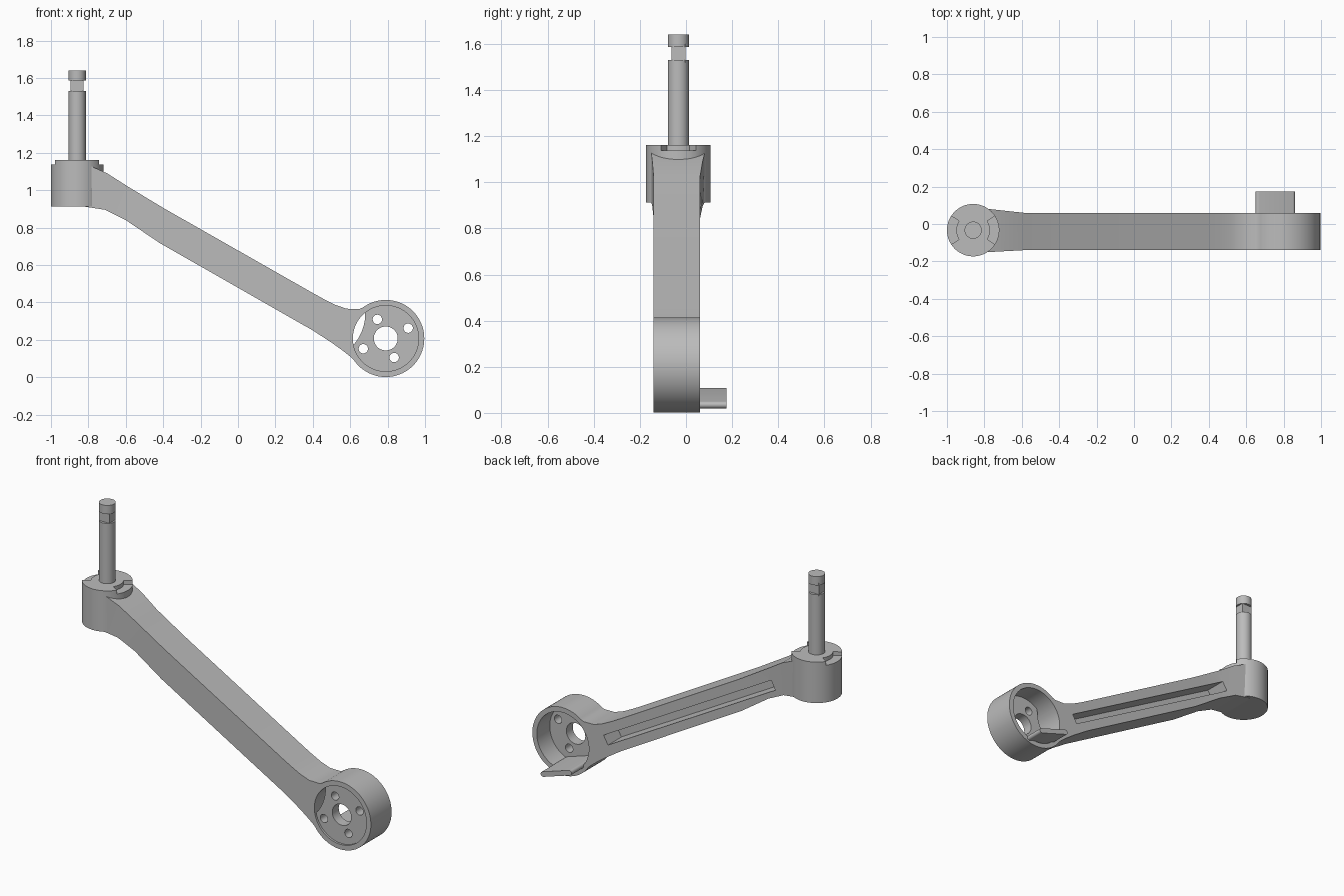
import bpy, bmesh
from math import radians, cos, sin, pi, atan
from mathutils import Matrix, Vector

cube = bpy.data.objects.get("Cube")
if cube:
    bpy.data.objects.remove(cube, do_unlink=True)

grey = bpy.data.materials.new("plain grey")
grey.use_nodes = True
grey.diffuse_color = (0.5, 0.5, 0.5, 1)
grey.node_tree.nodes["Principled BSDF"].inputs["Base Color"].default_value = (0.5, 0.5, 0.5, 1)


def make(name, bm):
    bmesh.ops.recalc_face_normals(bm, faces=bm.faces[:])
    mesh = bpy.data.meshes.new(name)
    bm.to_mesh(mesh)
    bm.free()
    mesh.materials.append(grey)
    obj = bpy.data.objects.new(name, mesh)
    bpy.context.scene.collection.objects.link(obj)
    return obj


def loft(name, sections):
    """Skin closed loops of equal length and cap both ends."""
    bm = bmesh.new()
    loops = [[bm.verts.new(p) for p in s] for s in sections]
    n = len(loops[0])
    for a, b in zip(loops, loops[1:]):
        for i in range(n):
            j = (i + 1) % n
            bm.faces.new((a[i], a[j], b[j], b[i]))
    bm.faces.new(loops[0])
    bm.faces.new(loops[-1])
    return make(name, bm)


def prism_y(name, outline, y0, y1):
    return loft(name, [[(x, y, z) for x, z in outline] for y in (y0, y1)])


def prism_z(name, outline, z0, z1):
    return loft(name, [[(x, y, z) for x, y in outline] for z in (z0, z1)])


def arc(cx, cy, r, a0=0, a1=360, n=64, closed=True):
    steps = n if closed else n - 1
    return [(cx + r * cos(radians(a0 + (a1 - a0) * i / steps)),
             cy + r * sin(radians(a0 + (a1 - a0) * i / steps))) for i in range(n)]


def combine(obj, other, operation):
    other.hide_render = True
    mod = obj.modifiers.new("bool", "BOOLEAN")
    mod.operation = operation
    mod.solver = "EXACT"
    mod.object = other
    dg = bpy.context.evaluated_depsgraph_get()
    mesh = bpy.data.meshes.new_from_object(obj.evaluated_get(dg))
    obj.modifiers.clear()
    obj.data = mesh
    bpy.data.objects.remove(other, do_unlink=True)


FRONT, BACK = -0.14, 0.06
CX, CZ = 0.79, 0.207
HX, HY = -0.86, -0.033

# Arm: top and bottom points along its length, plus sideways flare at the hub
stations = [
    (-0.79, 1.13, -0.84, 0.915, 0.022),
    (-0.70, 1.09, -0.71, 0.895, 0.012),
    (-0.59, 1.02, -0.60, 0.840, 0),
    (-0.40, 0.905, -0.42, 0.718, 0),
    (0.40, 0.45, 0.40, 0.25, 0),
    (0.46, 0.417, 0.50, 0.185, 0),
    (0.52, 0.387, 0.56, 0.142, 0),
    (0.58, 0.366, 0.60, 0.11, 0),
    (0.65, 0.365, 0.645, 0.07, 0),
    (0.71, 0.39, 0.69, 0.03, 0),
]
arm = loft("arm", [[(xt, FRONT - f / 2, zt), (xt, BACK + f, zt),
                    (xb, BACK + f, zb), (xb, FRONT - f / 2, zb)]
                   for xt, zt, xb, zb, f in stations])

# Round motor cup at the low end
combine(arm, prism_y("cup_wall", arc(CX, CZ, 0.206, n=96), FRONT, BACK), "UNION")
combine(arm, prism_y("cup_bore", arc(CX, CZ, 0.176, n=96), -0.3, 0.3), "DIFFERENCE")

# Long groove in the back of the arm
slope = -atan(0.565)
along = Vector((cos(slope), sin(slope)))
across = Vector((-along.y, along.x)) * 0.03
start, end = Vector((-0.635, 0.932)), Vector((0.50, 0.292))
groove = [start - across, end - across, end + across, start + across]
combine(arm, prism_y("groove", groove, -0.07, 0.3), "DIFFERENCE")

# Motor plate inside the cup
plate = prism_y("motor_plate", arc(CX, CZ, 0.177, n=96), -0.127, -0.065)
holes = [(CX, CZ, 0.064)]
for side in (1, -1):
    holes.append((CX + 0.12 * side, CZ + 0.055 * side, 0.025))
    holes.append((CX - 0.045 * side, CZ + 0.102 * side, 0.025))
# Large last circle leaves a lens shaped cable opening
holes.append((CX + 0.38 * cos(radians(160)), CZ + 0.38 * sin(radians(160)), 0.247))
for x, z, r in holes:
    combine(plate, prism_y("hole", arc(x, z, r, n=48), -0.3, 0.3), "DIFFERENCE")

# Landing tab: rounded bar sticking out of the back of the cup
tilt = -17.5
tab_outline = (arc(0.845, 0.035, 0.015, tilt - 90, tilt + 90, 12, False)
               + arc(0.665, 0.092, 0.015, tilt + 90, tilt + 270, 12, False))
tab = prism_y("landing_tab", tab_outline, -0.07, 0.175)

# Hub at the high end, with two notches in its top
hub = prism_z("hub", arc(HX, HY, 0.14, n=96), 0.912, 1.162)
for a in (0, 180):
    wedge = (arc(HX, HY, 0.09, a - 33, a + 33, 12, False)
             + arc(HX, HY, 0.2, a + 33, a - 33, 12, False))
    combine(hub, prism_z("notch", wedge, 1.138, 1.3), "DIFFERENCE")

# Post with a square neck and a cap
post = prism_z("post", arc(HX, HY, 0.046, n=48), 1.15, 1.53)
neck = prism_z("post_neck", [(HX + 0.035 * i, HY + 0.03 * j)
                             for i, j in ((-1, -1), (1, -1), (1, 1), (-1, 1))], 1.52, 1.6)
cap = prism_z("post_cap", arc(HX, HY, 0.046, n=48), 1.587, 1.64)

# Smooth round walls, keep edges crisp
bpy.ops.object.select_all(action="DESELECT")
for obj in (arm, plate, tab, hub, post, neck, cap):
    obj.select_set(True)
bpy.context.view_layer.objects.active = arm
bpy.ops.object.shade_smooth_by_angle(angle=radians(25))
